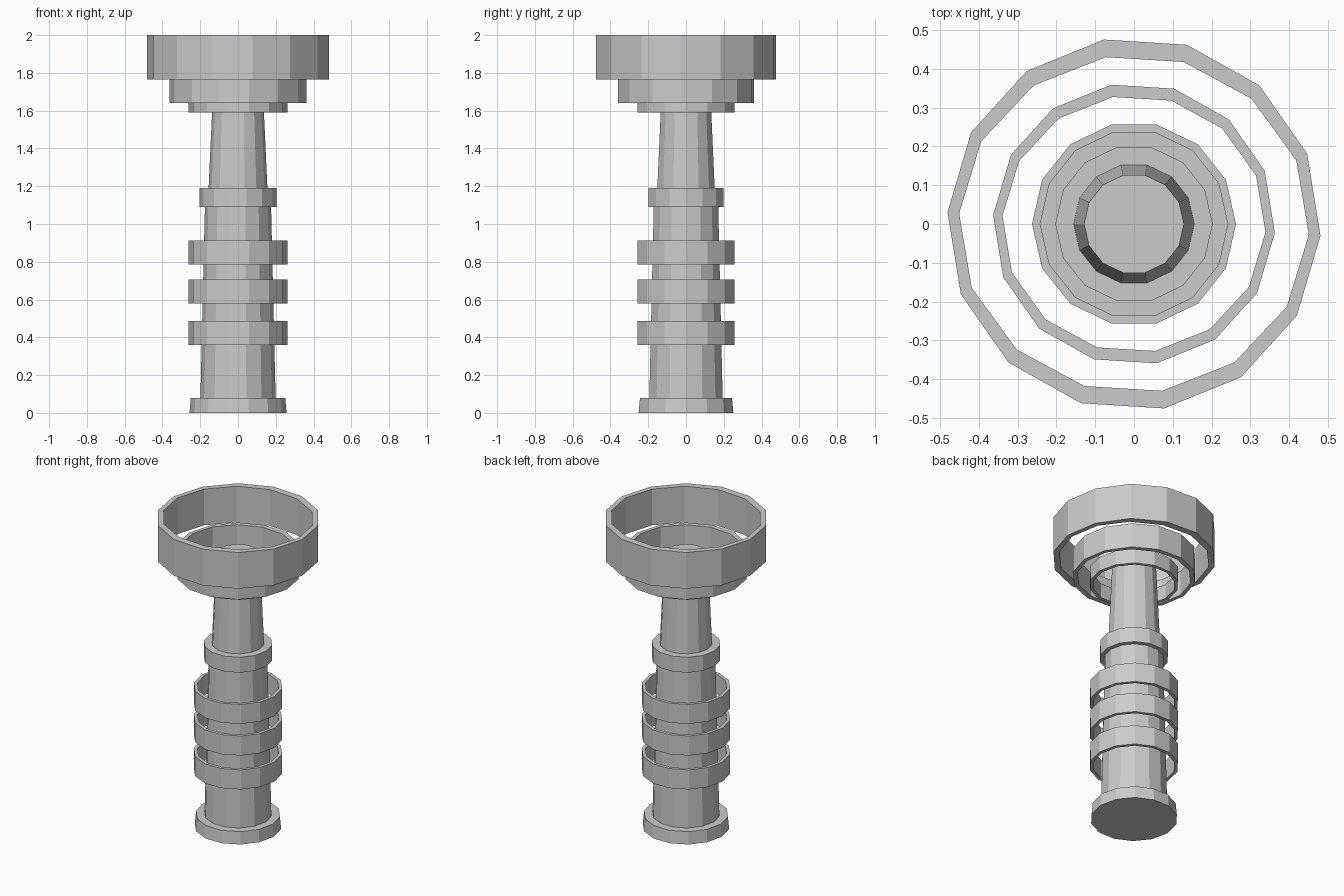
import bpy
import math

SIDES = 14

cube = bpy.data.objects.get("Cube")
if cube:
    bpy.data.objects.remove(cube, do_unlink=True)

grey = bpy.data.materials.new("light_grey")
grey.use_nodes = True
colour = (0.6, 0.6, 0.6, 1)
grey.diffuse_color = colour
grey.node_tree.nodes["Principled BSDF"].inputs["Base Color"].default_value = colour


def circle(rx, ry, z, turn):
    """One polygonal loop of points at height z."""
    angles = [turn + math.tau * i / SIDES for i in range(SIDES)]
    return [(rx * math.cos(a), ry * math.sin(a), z) for a in angles]


def build(name, loops, closed):
    """Bridge loops into a solid: capped at both ends, or closed as a ring."""
    verts = [p for loop in loops for p in loop]
    count = len(loops)
    faces = []
    for k in range(count if closed else count - 1):
        a, b = k * SIDES, (k + 1) % count * SIDES
        for i in range(SIDES):
            j = (i + 1) % SIDES
            faces.append((a + i, a + j, b + j, b + i))
    if not closed:
        faces.append(tuple(reversed(range(SIDES))))
        faces.append(tuple(range((count - 1) * SIDES, count * SIDES)))
    mesh = bpy.data.meshes.new(name)
    mesh.from_pydata(verts, [], faces)
    mesh.materials.append(grey)
    obj = bpy.data.objects.new(name, mesh)
    bpy.context.collection.objects.link(obj)


def column(name, r0, r1, z0, z1):
    build(name, [circle(r0, r0, z0, 0), circle(r1, r1, z1, 0)], False)


def ring(name, outer, inner_x, inner_y, z0, z1, turn=0):
    out = [circle(outer, outer, z, turn) for z in (z0, z1)]
    inn = [circle(inner_x, inner_y, z, turn) for z in (z1, z0)]
    build(name, out + inn, True)


# Central column, base and collar
column("base", 0.257, 0.25, 0, 0.08)
column("lower_shaft", 0.2, 0.174, 0.04, 1.14)
column("collar", 0.203, 0.203, 1.09, 1.19)
column("upper_shaft", 0.158, 0.129, 1.14, 1.77)

# Floating bands around the lower shaft
for i, z in enumerate((0.36, 0.58, 0.785)):
    ring(f"band_{i + 1}", 0.263, 0.242, 0.242, z, z + 0.127)

# Stepped rings at the top
twist = math.radians(-3.6)
ring("small_top_ring", 0.263, 0.242, 0.242, 1.59, 1.685)
ring("middle_top_ring", 0.364, 0.34, 0.332, 1.64, 1.80, twist)
ring("large_top_ring", 0.482, 0.452, 0.436, 1.765, 2.0, twist)
